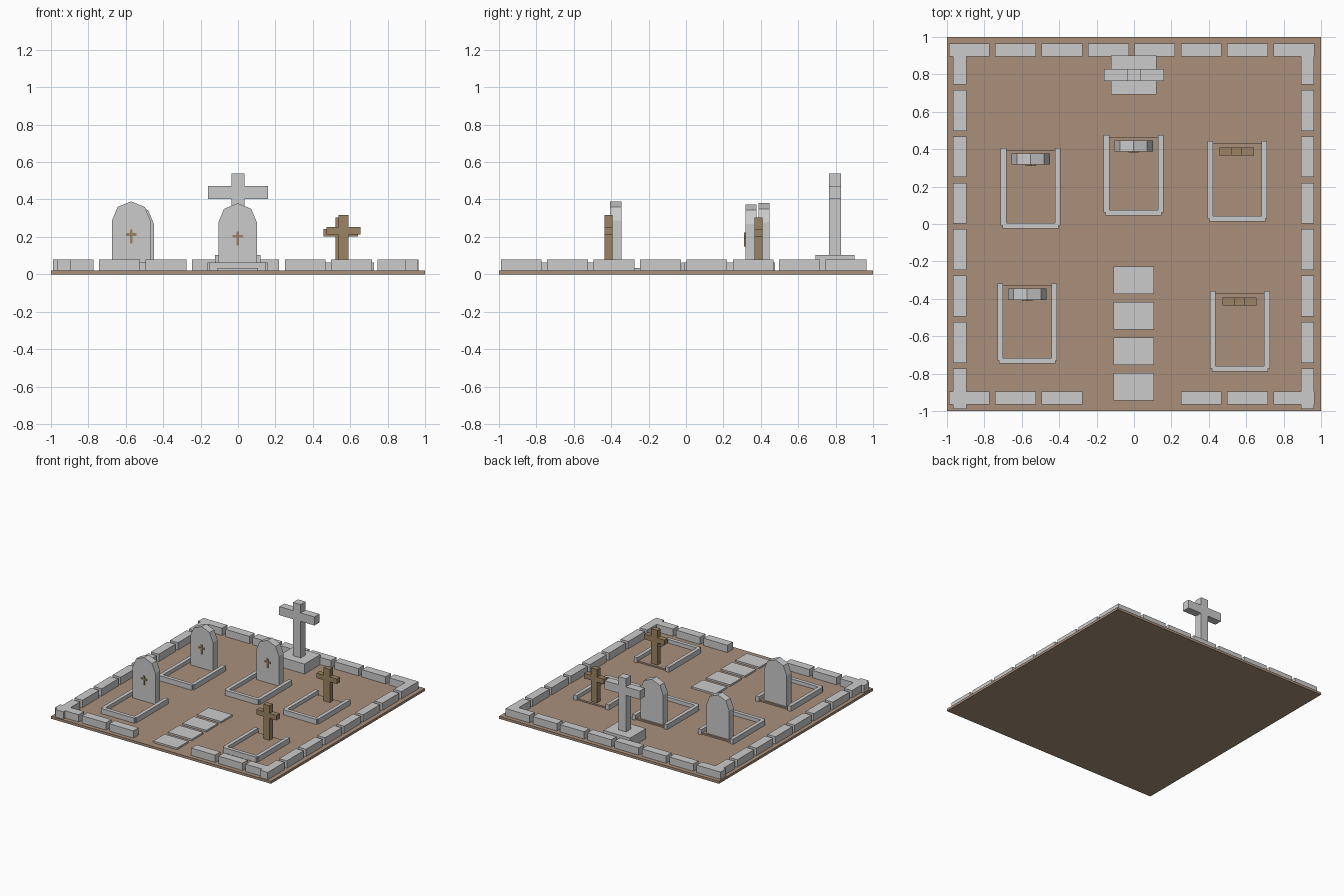
import bpy, bmesh, math

if "Cube" in bpy.data.objects:
    bpy.data.objects.remove(bpy.data.objects["Cube"])


def material(name, color):
    m = bpy.data.materials.new(name)
    m.diffuse_color = (*color, 1)
    m.use_nodes = True
    m.node_tree.nodes["Principled BSDF"].inputs["Base Color"].default_value = m.diffuse_color
    return m


EARTH = material("earth", (0.40, 0.28, 0.20))
WOOD = material("wood", (0.33, 0.23, 0.13))


def finish(name, bm, mat=None):
    bmesh.ops.recalc_face_normals(bm, faces=bm.faces)
    me = bpy.data.meshes.new(name)
    bm.to_mesh(me)
    bm.free()
    ob = bpy.data.objects.new(name, me)
    bpy.context.collection.objects.link(ob)
    if mat:
        me.materials.append(mat)
    return ob


def box(name, x, y, z, mat=None):
    """Box from (min, max) ranges on each axis."""
    bm = bmesh.new()
    bmesh.ops.create_cube(bm, size=1)
    for v in bm.verts:
        v.co = [r[0] if c < 0 else r[1] for c, r in zip(v.co, (x, y, z))]
    return finish(name, bm, mat)


def prism(name, outline, y0, y1, mat=None):
    """Extrude an x-z outline along y."""
    bm = bmesh.new()
    face = bm.faces.new([bm.verts.new((x, y0, z)) for x, z in outline])
    out = bmesh.ops.extrude_face_region(bm, geom=[face])
    for v in out["geom"]:
        if isinstance(v, bmesh.types.BMVert):
            v.co.y = y1
    return finish(name, bm, mat)


def cross(name, cx, y0, y1, z0, z1, a0, a1, post, arm, mat=None):
    """Latin cross: half widths post/arm, crossbar between a0 and a1."""
    half = [(post, z0), (post, a0), (arm, a0), (arm, a1), (post, a1), (post, z1)]
    pts = [(cx + x, z) for x, z in half] + [(cx - x, z) for x, z in reversed(half)]
    return prism(name, pts, y0, y1, mat)


def headstone(name, cx, cy, top, r=0.103):
    spring = top - r
    pts = [(cx - r, 0.01), (cx + r, 0.01)]
    for i in range(5):
        a = math.pi * i / 4
        pts.append((cx + r * math.cos(a), spring + r * math.sin(a)))
    prism(name, pts, cy - 0.03, cy + 0.03)
    # small relief cross on the front face
    m = top - 0.19
    cross(name + "_relief_cross", cx, cy - 0.036, cy - 0.028,
          m - 0.035, m + 0.04, m + 0.006, m + 0.02, 0.007, 0.028, WOOD)


# ground plate
box("ground", (-1, 1), (-1, 1), (0, 0.02), EARTH)

# low perimeter wall of stone blocks, with an entrance gap in front
for i in range(8):
    s = -0.99 + 0.248 * i
    span = (s, min(s + 0.218, 0.97))
    wall_z = (0.01, 0.08)
    box("wall_block_back", span, (0.895, 0.965), wall_z)
    box("wall_block_left", (-0.968, -0.895), span, wall_z)
    box("wall_block_right", (0.893, 0.963), span, wall_z)
    if i not in (3, 4):
        box("wall_block_front", span, (-0.965, -0.895), wall_z)

# path slabs
for i in range(4):
    y = -0.87 + 0.19 * i
    box("path_slab", (-0.11, 0.108), (y - 0.074, y + 0.074), (0.01, 0.034))

# large stone cross on a plinth
box("monument_plinth", (-0.122, 0.12), (0.692, 0.9), (0.01, 0.102))
cross("monument_cross", 0, 0.764, 0.828, 0.09, 0.54, 0.402, 0.472, 0.035, 0.16)

# graves: centre x, centre y, marker top, stone or wood
graves = [(-0.553, 0.192, 0.373, True), (-0.002, 0.262, 0.38, True),
          (0.552, 0.23, 0.305, False), (-0.571, -0.53, 0.39, True),
          (0.566, -0.572, 0.316, False)]
for cx, cy, top, stone in graves:
    box("grave_soil", (cx - 0.135, cx + 0.135), (cy - 0.205, cy + 0.2),
        (0.01, 0.032), EARTH)
    for s in (-1, 1):
        x = cx + s * 0.145
        box("grave_curb_side", (x - 0.015, x + 0.015),
            (cy - 0.2, cy + 0.213), (0.01, 0.062))
    box("grave_curb_front", (cx - 0.15, cx + 0.15), (cy - 0.216, cy - 0.186),
        (0.01, 0.062))
    if stone:
        headstone("headstone", cx, cy + 0.155, top)
    else:
        y = cy + 0.157
        cross("wooden_cross", cx - 0.002, y - 0.021, y + 0.021, 0.01, top,
              top - 0.103, top - 0.062, 0.028, 0.092, WOOD)
